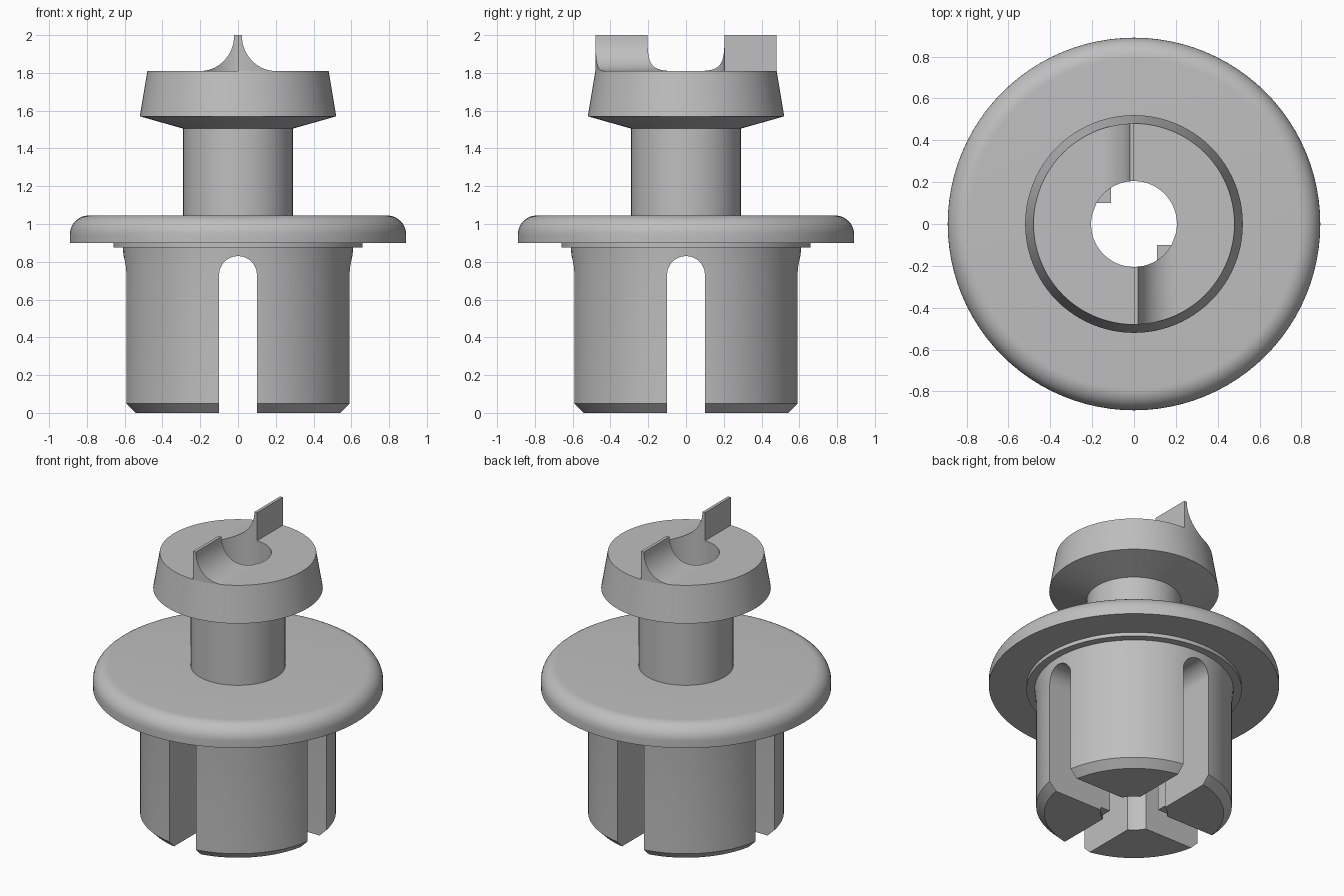
import bpy, bmesh, math
from mathutils import Matrix

if "Cube" in bpy.data.objects:
    bpy.data.objects.remove(bpy.data.objects["Cube"])

SEG = 96
BORE = 0.205

grey = bpy.data.materials.new("plain_grey")
grey.diffuse_color = (0.52, 0.52, 0.52, 1)
grey.use_nodes = True
grey.node_tree.nodes["Principled BSDF"].inputs["Base Color"].default_value = grey.diffuse_color


def make_object(name, bm):
    bmesh.ops.recalc_face_normals(bm, faces=bm.faces)
    mesh = bpy.data.meshes.new(name)
    bm.to_mesh(mesh)
    bm.free()
    mesh.materials.append(grey)
    ob = bpy.data.objects.new(name, mesh)
    bpy.context.collection.objects.link(ob)
    return ob


def activate(ob):
    bpy.ops.object.select_all(action='DESELECT')
    ob.select_set(True)
    bpy.context.view_layer.objects.active = ob


def smooth(ob):
    activate(ob)
    bpy.ops.object.shade_smooth_by_angle(angle=math.radians(25))


def lathe(name, profile, closed=True):
    """Revolve (radius, height) points around z."""
    bm = bmesh.new()
    rings = []
    for i in range(SEG):
        a = 2 * math.pi * i / SEG
        rings.append([bm.verts.new((r * math.cos(a), r * math.sin(a), z)) for r, z in profile])
    n = len(profile)
    for i in range(SEG):
        p, q = rings[i], rings[(i + 1) % SEG]
        for j in range(n if closed else n - 1):
            k = (j + 1) % n
            bm.faces.new((p[j], q[j], q[k], p[k]))
    return make_object(name, bm)


def prism(name, points, offset, turn=0):
    """Extrude a 3D polygon along an offset, then turn it about z."""
    bm = bmesh.new()
    face = bm.faces.new([bm.verts.new(p) for p in points])
    ext = bmesh.ops.extrude_face_region(bm, geom=[face], use_keep_orig=True)
    moved = [g for g in ext["geom"] if isinstance(g, bmesh.types.BMVert)]
    bmesh.ops.translate(bm, verts=moved, vec=offset)
    bm.transform(Matrix.Rotation(turn, 4, 'Z'))
    return make_object(name, bm)


# Flange with rounded rim, collar and chamfered lower barrel
rim = [(0.79 + 0.1 * math.cos(t), 0.945 + 0.1 * math.sin(t))
       for t in (math.pi / 2 * i / 10 for i in range(11))]
body = lathe("flange_and_legs",
             [(BORE, 0), (0.55, 0), (0.60, 0.05), (0.60, 0.77), (0.61, 0.875),
              (0.66, 0.875), (0.66, 0.90), (0.89, 0.90)] + rim + [(BORE, 1.045)])

# Two crossing round-topped slots split the barrel into four legs
arch = [(-0.1, -1, -0.1), (0.1, -1, -0.1)]
arch += [(0.1 * math.cos(t), -1, 0.73 + 0.1 * math.sin(t))
         for t in (math.pi * i / 24 for i in range(25))]
for turn in (0, math.pi / 2):
    cutter = prism("slot_cutter", arch, (0, 2, 0), turn)
    cutter.hide_render = True
    activate(body)
    mod = body.modifiers.new("slot", 'BOOLEAN')
    mod.operation = 'DIFFERENCE'
    mod.solver = 'EXACT'
    mod.object = cutter
    bpy.ops.object.modifier_apply(modifier=mod.name)
    bpy.data.objects.remove(cutter)
smooth(body)

# Hollow stem with flared head
smooth(lathe("stem_and_head",
             [(0.29, 1.045), (0.29, 1.505), (0.52, 1.57), (0.48, 1.81),
              (BORE, 1.81), (BORE, 1.045)], closed=False))


def fin(name, turn):
    """Upright fin: flat on one side, hollow ramp on the other."""
    base = 1.805
    cols = [(0.0, 2.0)]
    cols += [(0.2 - 0.18 * math.cos(t), 2.0 - 0.19 * math.sin(t))
             for t in (math.pi / 2 * i / 14 for i in range(15))]
    bm = bmesh.new()
    loops = []
    for x, z in cols:
        near = -math.sqrt(BORE ** 2 - x * x)
        far = -math.sqrt(0.48 ** 2 - x * x)
        loops.append([bm.verts.new(c) for c in
                      ((x, near, base), (x, near, z), (x, far, z), (x, far, base))])
    for a, b in zip(loops, loops[1:]):
        for j in range(4):
            k = (j + 1) % 4
            bm.faces.new((a[j], a[k], b[k], b[j]))
    bm.faces.new(loops[0])
    bm.faces.new(loops[-1])
    bm.transform(Matrix.Rotation(turn, 4, 'Z'))
    smooth(make_object(name, bm))


# Paired head fins and the small keys inside the bore
key = [(0.11, -0.10, 0.02), (0.19, -0.10, 0.02), (0.19, -0.19, 0.02), (0.11, -0.19, 0.02)]
for side, turn in (("front", 0), ("back", math.pi)):
    fin(side + "_fin", turn)
    prism(side + "_bore_key", key, (0, 0, 0.70), turn)
